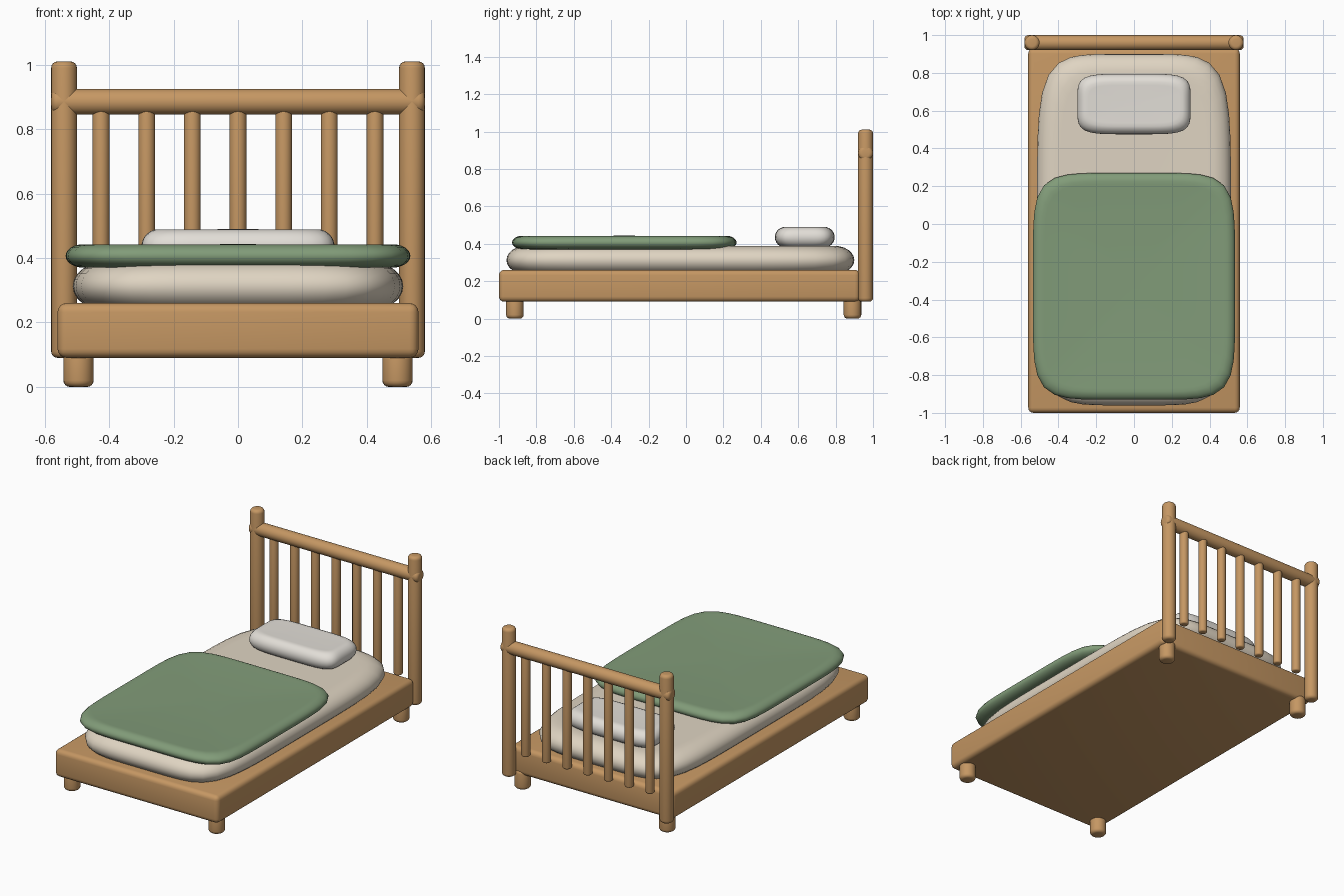
import bpy, bmesh, math
from mathutils import Matrix

if "Cube" in bpy.data.objects:
    bpy.data.objects.remove(bpy.data.objects["Cube"])


def material(name, rgb):
    m = bpy.data.materials.new(name)
    m.diffuse_color = (*rgb, 1)
    m.use_nodes = True
    m.node_tree.nodes["Principled BSDF"].inputs["Base Color"].default_value = m.diffuse_color
    return m


WOOD = material("wood", (0.56, 0.31, 0.125))
CREAM = material("cream", (0.74, 0.66, 0.54))
WHITE = material("white", (0.76, 0.73, 0.68))
GREEN = material("green", (0.22, 0.33, 0.19))


def finish(name, bm, mat, angle=40):
    bmesh.ops.recalc_face_normals(bm, faces=bm.faces)
    me = bpy.data.meshes.new(name)
    bm.to_mesh(me)
    bm.free()
    ob = bpy.data.objects.new(name, me)
    bpy.context.collection.objects.link(ob)
    me.materials.append(mat)
    bpy.ops.object.select_all(action='DESELECT')
    ob.select_set(True)
    bpy.context.view_layer.objects.active = ob
    bpy.ops.object.shade_smooth_by_angle(angle=math.radians(angle))
    return ob


def rod(name, centre, radius, length, bevel, axis='Z'):
    """Cylinder with rounded ends."""
    bm = bmesh.new()
    bmesh.ops.create_cone(bm, cap_ends=True, segments=24, radius1=radius,
                          radius2=radius, depth=length)
    rims = [e for e in bm.edges if any(len(f.verts) > 4 for f in e.link_faces)]
    bmesh.ops.bevel(bm, geom=rims, offset=bevel, segments=4, profile=0.5, affect='EDGES')
    rot = Matrix.Rotation(math.pi / 2, 4, 'Y') if axis == 'X' else Matrix()
    bm.transform(Matrix.Translation(centre) @ rot)
    return finish(name, bm, WOOD)


def box(name, lo, hi, bevel):
    """Box with rounded edges."""
    bm = bmesh.new()
    bmesh.ops.create_cube(bm, size=1)
    for v in bm.verts:
        v.co = [(a + b) / 2 + c * (b - a) for a, b, c in zip(lo, hi, v.co)]
    bmesh.ops.bevel(bm, geom=bm.edges[:], offset=bevel, segments=4, profile=0.5, affect='EDGES')
    return finish(name, bm, WOOD)


def cushion(name, half_x, y0, y1, z0, z1, inset, mat, power=6, crown=0.0):
    """Soft slab: superellipse outline lofted through a rounded edge profile."""
    bm = bmesh.new()
    cy, half_y = (y0 + y1) / 2, (y1 - y0) / 2
    cz, half_z = (z0 + z1) / 2, (z1 - z0) / 2
    n, steps = 64, 12
    rings = []
    for i in range(steps + 1):
        t = -math.pi / 2 + math.pi * i / steps
        d = inset * (1 - max(0, math.cos(t)) ** 0.9)
        z = cz + half_z * math.sin(t) - (crown if i == steps else 0)
        ring = []
        for k in range(n):
            u = 2 * math.pi * k / n
            c, s = math.cos(u), math.sin(u)
            r = (abs(c) ** power + abs(s) ** power) ** (-1 / power)
            ring.append(bm.verts.new(((half_x - d) * r * c, cy + (half_y - d) * r * s, z)))
        rings.append(ring)
    for a, b in zip(rings, rings[1:]):
        for k in range(n):
            bm.faces.new((a[k], a[(k + 1) % n], b[(k + 1) % n], b[k]))
    # Bottom is flat, top is a fan with a slight crown
    bm.faces.new(rings[0][::-1])
    top = bm.verts.new((0, cy, z1))
    for k in range(n):
        bm.faces.new((rings[-1][k], rings[-1][(k + 1) % n], top))
    return finish(name, bm, mat, 60)


# Base frame
box("bed_frame", (-0.56, -1.0, 0.09), (0.56, 0.93, 0.26), 0.028)

# Feet and headboard posts
for side, sx in (("left", -1), ("right", 1)):
    rod(f"front_{side}_foot", (sx * 0.495, -0.915, 0.06), 0.047, 0.12, 0.02)
    rod(f"back_{side}_foot", (sx * 0.495, 0.89, 0.06), 0.047, 0.12, 0.02)
    rod(f"{side}_headboard_post", (sx * 0.54, 0.96, 0.55), 0.04, 0.92, 0.02)

# Headboard rail and spindles
rod("headboard_rail", (0, 0.96, 0.885), 0.04, 1.16, 0.02, 'X')
for i in range(7):
    rod(f"headboard_spindle_{i + 1}", ((i - 3) * 0.1417, 0.96, 0.55), 0.026, 0.62, 0.01)

# Bedding
cushion("mattress", 0.513, -0.96, 0.9, 0.235, 0.39, 0.12, CREAM, 5.5, 0.003)
cushion("blanket", 0.535, -0.93, 0.27, 0.37, 0.443, 0.06, GREEN, 6, 0.003)
cushion("pillow", 0.30, 0.475, 0.795, 0.38, 0.49, 0.06, WHITE, 5, 0.003)
